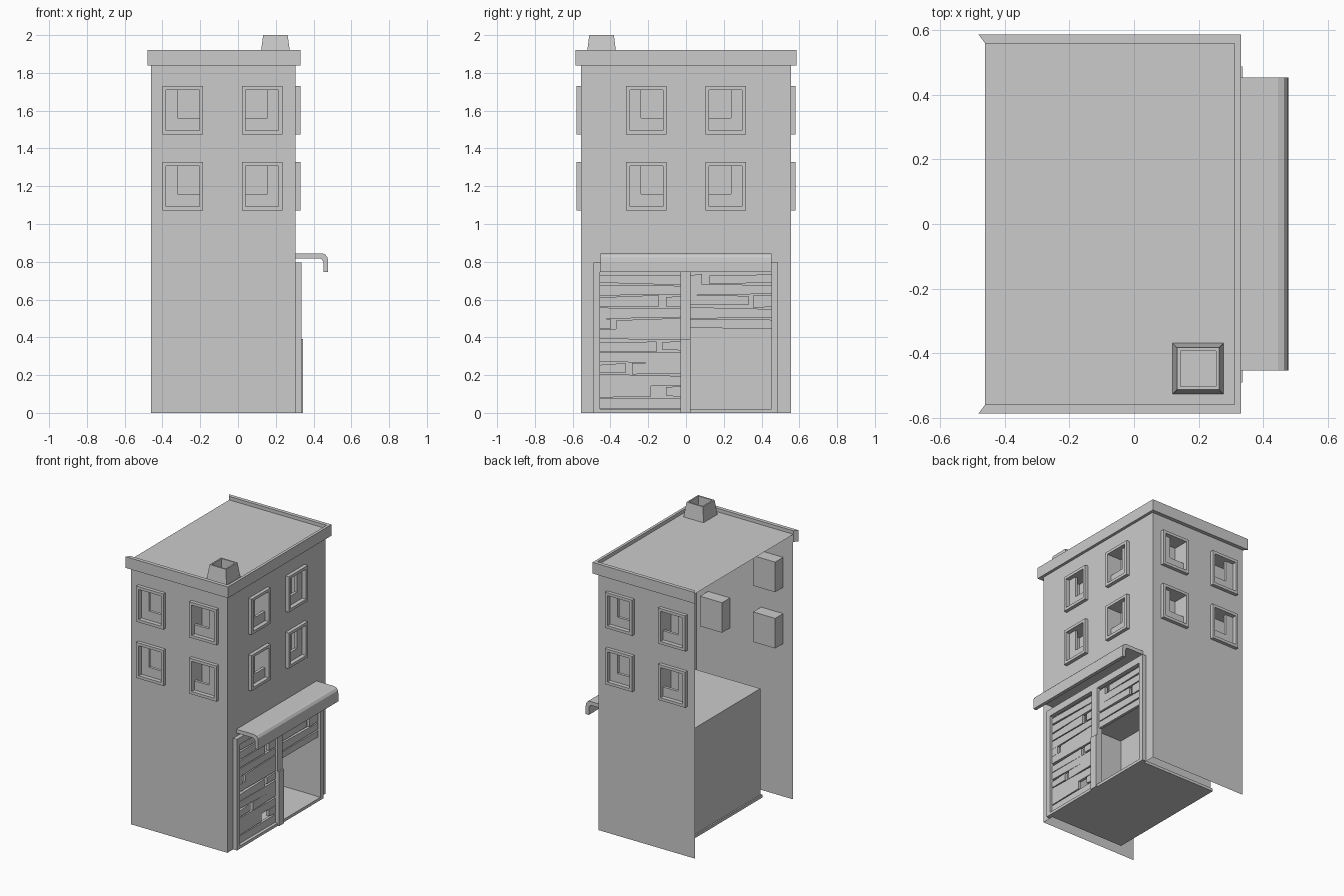
import bpy, bmesh, random
from mathutils import Vector

if "Cube" in bpy.data.objects:
    bpy.data.objects.remove(bpy.data.objects["Cube"])

random.seed(4)
XB, XF, YW = -0.46, 0.305, 0.555          # open back edge, shop wall, side walls

# local wall coordinates: u along wall, v up, n outward
SIDES = {
    "front": lambda u, v, n: Vector((u, -YW - n, v)),
    "back": lambda u, v, n: Vector((u, YW + n, v)),
    "shop": lambda u, v, n: Vector((XF + n, u, v)),
}


def finish(bm, name, solid=True):
    if solid:
        bmesh.ops.recalc_face_normals(bm, faces=bm.faces)
    me = bpy.data.meshes.new(name)
    bm.to_mesh(me)
    bm.free()
    ob = bpy.data.objects.new(name, me)
    bpy.context.collection.objects.link(ob)
    return ob


def hexa(bm, pts, skip=()):
    """Block from 4 lower and 4 upper points."""
    vs = [bm.verts.new(p) for p in pts]
    quads = [(3, 2, 1, 0), (4, 5, 6, 7), (0, 1, 5, 4), (1, 2, 6, 5), (2, 3, 7, 6), (3, 0, 4, 7)]
    for i, q in enumerate(quads):
        if i not in skip:
            bm.faces.new([vs[j] for j in q])


def block(bm, P, u0, u1, v0, v1, n0, n1, skip=()):
    hexa(bm, [P(u0, v0, n0), P(u1, v0, n0), P(u1, v1, n0), P(u0, v1, n0),
              P(u0, v0, n1), P(u1, v0, n1), P(u1, v1, n1), P(u0, v1, n1)], skip)


def ring(bm, P, outer, inner, n0, n1):
    """Rectangular frame with mitred corners."""
    def loop(r, n):
        a, b, c, d = r
        return [bm.verts.new(P(u, v, n)) for u, v in ((a, c), (b, c), (b, d), (a, d))]
    L = [loop(outer, n0), loop(outer, n1), loop(inner, n1), loop(inner, n0)]
    for k in range(4):
        A, B = L[k], L[(k + 1) % 4]
        for i in range(4):
            j = (i + 1) % 4
            bm.faces.new((A[i], A[j], B[j], B[i]))


def sheet(name, P, u0, u1, v0, v1, holes):
    """Thin wall with rectangular holes."""
    us = sorted({u0, u1} | {h[i] for h in holes for i in (0, 1)})
    vs = sorted({v0, v1} | {h[i] for h in holes for i in (2, 3)})
    bm = bmesh.new()
    out = P(0, 0, 1) - P(0, 0, 0)
    for a, b in zip(us, us[1:]):
        for c, d in zip(vs, vs[1:]):
            m, k = (a + b) / 2, (c + d) / 2
            if any(h[0] < m < h[1] and h[2] < k < h[3] for h in holes):
                continue
            f = bm.faces.new([bm.verts.new(P(*q, 0)) for q in ((a, c), (b, c), (b, d), (a, d))])
            f.normal_update()
            if f.normal.dot(out) < 0:
                f.normal_flip()
    bmesh.ops.remove_doubles(bm, verts=bm.verts, dist=1e-5)
    finish(bm, name, False)


# walls and windows
IW, IH = 0.0875, 0.1075
for side, P in SIDES.items():
    centres = (-0.21, 0.21) if side == "shop" else (-0.2925, 0.1275)
    holes = []
    for row, z in enumerate((1.2, 1.6025)):
        for u, s in zip(centres, (1, -1)):
            r = (u - IW, u + IW, z - IH, z + IH)
            holes.append(r)
            tag = f"{side}_window_{row + 1}_{'left' if s > 0 else 'right'}"
            bm = bmesh.new()
            ring(bm, P, (u - 0.1075, u + 0.1075, z - 0.1275, z + 0.1275), r, 0, 0.025)
            finish(bm, tag + "_frame")
            bm = bmesh.new()
            block(bm, P, *r, -0.09, 0, skip=(1,))
            ob = finish(bm, tag + "_recess")
            ob.data.flip_normals()
            # L-shaped boarding, leaving the upper inner corner open
            bm = bmesh.new()
            block(bm, P, r[0], r[1], r[2], z - 0.042, -0.025, -0.005)
            a, b = sorted((u - s * IW, u - s * 0.028))
            block(bm, P, a, b, z - 0.042, r[3], -0.025, -0.005)
            finish(bm, tag + "_boarding")
    if side == "shop":
        holes.append((-0.455, 0.455, 0.0, 0.78))
        sheet("shop_wall", P, -YW, YW, 0, 1.86, holes)
    else:
        sheet(side + "_wall", P, XB, XF, 0, 1.86, holes)

# roof deck
bm = bmesh.new()
bm.faces.new([bm.verts.new(p) for p in ((XB, -0.56, 1.895), (0.31, -0.56, 1.895),
                                        (0.31, 0.56, 1.895), (XB, 0.56, 1.895))])
finish(bm, "roof_deck", False)

# cornice: rectangular profile swept round three sides
bm = bmesh.new()
rows = []
for off, z in ((1, 1.84), (1, 1.92), (0, 1.92), (0, 1.84)):
    x0, x1, y = (-0.48, 0.33, 0.585) if off else (XB, 0.31, 0.558)
    rows.append([bm.verts.new(p) for p in ((x0, -y, z), (x1, -y, z), (x1, y, z), (x0, y, z))])
for k in range(4):
    A, B = rows[k], rows[(k + 1) % 4]
    for i in range(3):
        bm.faces.new((A[i], A[i + 1], B[i + 1], B[i]))
for i in (0, 3):
    bm.faces.new([r[i] for r in rows])
finish(bm, "cornice")

# chimney: tapered hollow stack
bm = bmesh.new()
cx, cy = 0.198, -0.447
loops = [[bm.verts.new((cx + sx * h, cy + sy * h, z)) for sx, sy in ((-1, -1), (1, -1), (1, 1), (-1, 1))]
         for h, z in ((0.079, 1.893), (0.065, 2.0), (0.055, 2.0), (0.055, 1.90))]
for A, B in zip(loops, loops[1:]):
    for i in range(4):
        j = (i + 1) % 4
        bm.faces.new((A[i], A[j], B[j], B[i]))
bm.faces.new(loops[-1])
finish(bm, "chimney")

# shop interior (open to the street) and floor slab
S = SIDES["shop"]
bm = bmesh.new()
block(bm, S, -0.455, 0.455, 0.02, 0.78, -0.575, 0, skip=(1,))
finish(bm, "shop_interior").data.flip_normals()
bm = bmesh.new()
block(bm, S, -0.465, 0.465, 0, 0.02, -0.585, 0.03)
finish(bm, "floor_slab")

# shopfront frame and posts
bm = bmesh.new()
for a, b in ((-0.49, -0.455), (0.452, 0.487)):
    block(bm, S, a, b, 0, 0.795, 0, 0.03)
block(bm, S, -0.455, 0.452, 0.745, 0.795, 0, 0.03)
finish(bm, "shop_frame")
bm = bmesh.new()
block(bm, S, -0.03, 0.025, 0.39, 0.745, -0.01, 0.03)
block(bm, S, -0.03, 0.025, 0, 0.39, -0.01, 0.04)
finish(bm, "centre_post")


# boarded shutters: uneven planks, some rows broken by a gap
def plank(bm, u0, u1, z, h):
    t = [random.uniform(-0.009, 0.006) for _ in range(4)]
    n0, n1 = -0.008, 0.012
    q = ((u0, z + t[0]), (u1, z + t[1]), (u1, z + h + t[2]), (u0, z + h + t[3]))
    hexa(bm, [S(u, v, n0) for u, v in q] + [S(u, v, n1) for u, v in q])


for name, u0, u1, top, gaps in (
        ("left_shutter", -0.455, -0.03, 12, {1: (-0.185, -0.105), 3: (-0.32, -0.285), 5: (-0.155, -0.125),
                                             7: (-0.4, -0.37), 9: (-0.145, -0.105)}),
        ("right_shutter", 0.025, 0.452, 12, {9: (0.33, 0.355), 11: (0.085, 0.125)})):
    bm = bmesh.new()
    for k in range(0 if name == "left_shutter" else 7, top):
        z = 0.03 + 0.0595 * k
        spans = [(u0, u1)]
        if k in gaps:
            spans = [(u0, gaps[k][0]), (gaps[k][1], u1)]
        for a, b in spans:
            plank(bm, a, b, z, 0.052)
    finish(bm, name)

# awning: curved-over profile extruded along the shopfront
prof = [(0.305, 0.845), (0.445, 0.845), (0.463, 0.838), (0.474, 0.822), (0.477, 0.80), (0.477, 0.745),
        (0.452, 0.745), (0.452, 0.795), (0.447, 0.81), (0.433, 0.818), (0.305, 0.818)]
bm = bmesh.new()
ends = [[bm.verts.new((x, y, z)) for x, z in prof] for y in (-0.453, 0.453)]
for i in range(len(prof)):
    j = (i + 1) % len(prof)
    bm.faces.new((ends[0][i], ends[0][j], ends[1][j], ends[1][i]))
bm.faces.new(ends[0])
bm.faces.new(ends[1])
finish(bm, "awning")
